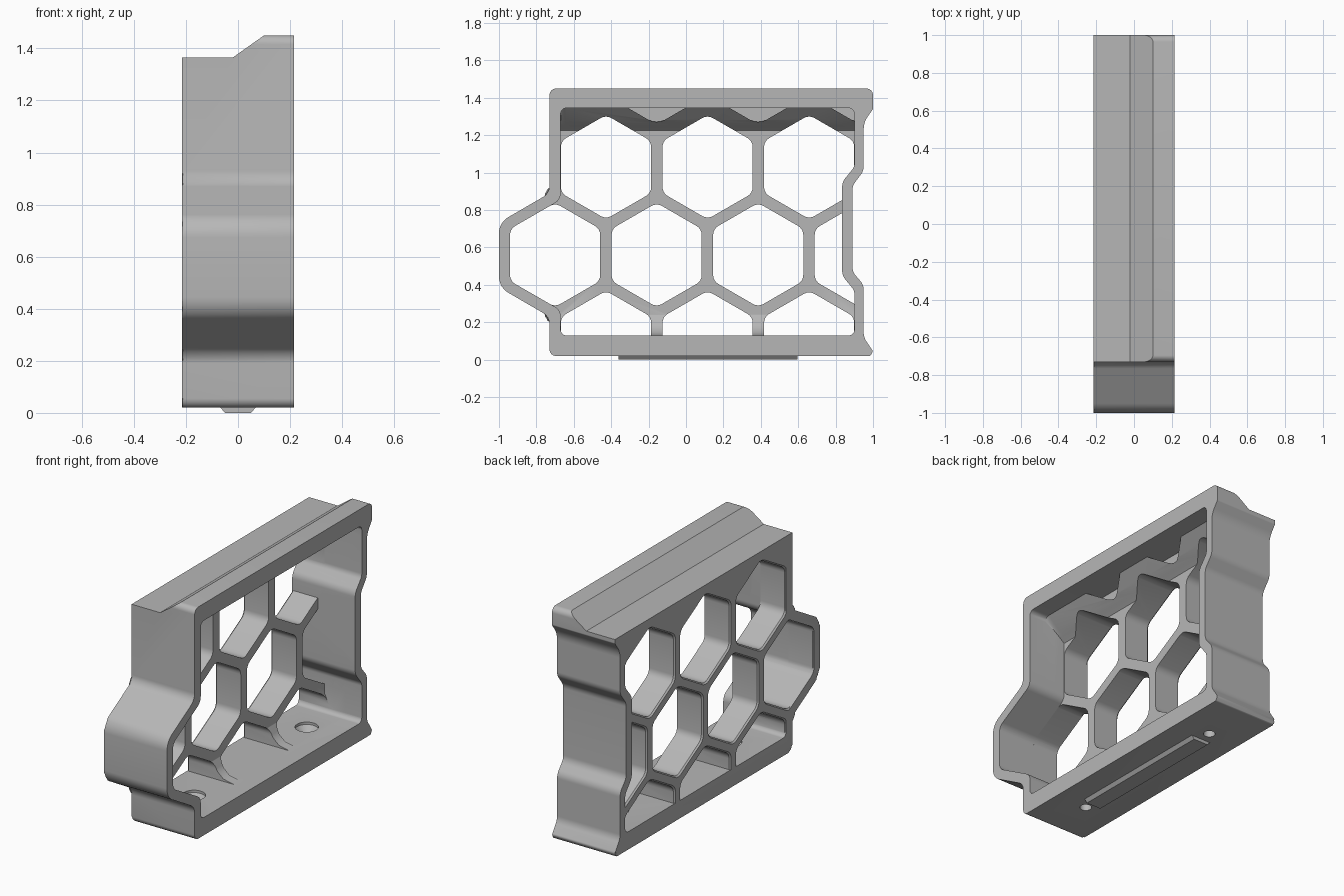
import bpy, bmesh, math
from mathutils import Vector

if "Cube" in bpy.data.objects:
    bpy.data.objects.remove(bpy.data.objects["Cube"])

GREY = bpy.data.materials.new("plain_grey")
GREY.diffuse_color = (0.47, 0.47, 0.47, 1)
GREY.use_nodes = True
GREY.node_tree.nodes["Principled BSDF"].inputs["Base Color"].default_value = GREY.diffuse_color


def rounded(corners, steps=6):
    """Fillet every (y, z, radius) corner of a closed outline."""
    out = []
    n = len(corners)
    for i, (y, z, r) in enumerate(corners):
        p = Vector((y, z))
        a = Vector(corners[i - 1][:2]) - p
        b = Vector(corners[(i + 1) % n][:2]) - p
        half = a.angle(b) / 2
        d = min(r / math.tan(half), 0.49 * a.length, 0.49 * b.length)
        r = d * math.tan(half)
        c = p + (a.normalized() + b.normalized()).normalized() * (r / math.sin(half))
        v0, v1 = p + a.normalized() * d - c, p + b.normalized() * d - c
        for k in range(steps + 1):
            t = k / steps
            out.append(c + (v0 * (1 - t) + v1 * t).normalized() * r)
    return out


def loft(bm, rings):
    """Closed solid through rings of matching 3D points."""
    vs = [[bm.verts.new(p) for p in ring] for ring in rings]
    n = len(vs[0])
    for a, b in zip(vs, vs[1:]):
        for i in range(n):
            bm.faces.new((a[i], a[(i + 1) % n], b[(i + 1) % n], b[i]))
    bm.faces.new(vs[0][::-1])
    bm.faces.new(vs[-1])
    return vs


def finish(bm, name):
    bmesh.ops.recalc_face_normals(bm, faces=bm.faces[:])
    me = bpy.data.meshes.new(name)
    bm.to_mesh(me)
    bm.free()
    ob = bpy.data.objects.new(name, me)
    bpy.context.collection.objects.link(ob)
    me.materials.append(GREY)
    return ob


def solid(name, rings):
    bm = bmesh.new()
    loft(bm, rings)
    return finish(bm, name)


def ring_x(pts, x, lo=-9, hi=9):
    return [(x, p[0], min(max(p[1], lo), hi)) for p in pts]


def boolean(ob, cutter, op='DIFFERENCE', keep=False):
    m = ob.modifiers.new("cut", 'BOOLEAN')
    m.operation, m.object, m.solver = op, cutter, 'EXACT'
    bpy.context.view_layer.objects.active = ob
    bpy.ops.object.modifier_apply(modifier=m.name)
    if not keep:
        bpy.data.objects.remove(cutter)


X0, X1 = -0.215, 0.215
PITCH, ROW, MID = 0.543, 0.47, 0.56

# outer frame: rounded outline with a front bulge and a rear notch
outer = rounded([
    (-0.73, 0.02, .035), (0.985, 0.02, .01), (1.0, 0.045, .015), (0.95, 0.12, .08),
    (0.95, 0.40, .07), (0.89, 0.47, .07), (0.89, 0.93, .07), (0.95, 1.01, .07),
    (0.95, 1.27, .12), (1.0, 1.34, .015), (1.0, 1.45, .035), (-0.73, 1.45, .035),
    (-0.73, 0.89, .07), (-1.0, 0.733, .10), (-1.0, 0.387, .10), (-0.73, 0.23, .07)])
bm = bmesh.new()
caps = loft(bm, [ring_x(outer, X0), ring_x(outer, X1)])
rim = [e for e in bm.edges if all(v in set(caps[0]) for v in e.verts)]
bmesh.ops.bevel(bm, geom=rim, offset=0.008, segments=2, affect='EDGES', profile=0.5)
frame = finish(bm, "honeycomb_frame")

# lower step and slope along the top
step = [(-0.4, 1.365), (-0.02, 1.365), (0.1, 1.45), (0.128, 1.47), (0.128, 1.7), (-0.4, 1.7)]
boolean(frame, solid("top_step", [[(x, y, z) for x, z in step] for y in (-1.2, 1.2)]))

# inner cavity, deep on one side, with sloped ceiling and filleted floor
inner = rounded([
    (-0.67, 0.13, .03), (0.90, 0.13, .03), (0.90, 0.37, .05), (0.835, 0.45, .07),
    (0.835, 0.95, .07), (0.90, 1.03, .05), (0.90, 1.345, .03), (-0.67, 1.345, .03),
    (-0.67, 0.855, .06), (-0.9415, 0.699, .06), (-0.9415, 0.421, .06), (-0.67, 0.265, .06)])
cavity = solid("cavity", [ring_x(inner, -0.04, .24, 1.225), ring_x(inner, -0.01, .18, 1.25),
                          ring_x(inner, 0.03, .145, 1.28), ring_x(inner, 0.10, .13, 1.345),
                          ring_x(inner, 0.4)])
boolean(frame, cavity)


def hexagon(y, z, apothem, r):
    R = apothem / math.cos(math.pi / 6)
    return rounded([(y + R * math.sin(k * math.pi / 3), z + R * math.cos(k * math.pi / 3), r)
                    for k in range(6)], 4)


def clip():
    return solid("clip", [ring_x(inner, -0.4), ring_x(inner, 0.4)])


# open honeycomb cells, slightly flared at the flush side
bm = bmesh.new()
for row, start, count in ((-1, -0.4275, 3), (0, -0.70, 4), (1, -0.4275, 3)):
    for i in range(count):
        y, z = start + i * PITCH, MID + row * ROW
        wide, cell = hexagon(y, z, 0.249, .06), hexagon(y, z, 0.241, .055)
        loft(bm, [ring_x(wide, -0.3), ring_x(wide, X0), ring_x(cell, X0 + 0.009), ring_x(cell, 0.3)])
cells = finish(bm, "cells")
boolean(cells, clip(), 'INTERSECT')
boolean(frame, cells)

# blind pockets under the top rail
bm = bmesh.new()
for i in range(1, 4):
    h = hexagon(-0.70 + i * PITCH, MID + 2 * ROW, 0.21, .09)
    loft(bm, [ring_x(h, -0.005), ring_x(h, 0.3)])
pockets = finish(bm, "pockets")
boolean(pockets, clip(), 'INTERSECT')
boolean(frame, pockets)

# countersunk screw holes through the floor
for y in (-0.43, 0.67):
    rings = [[(r * math.cos(a * math.pi / 16), y + r * math.sin(a * math.pi / 16), z)
              for a in range(32)]
             for r, z in ((.034, -0.1), (.034, 0.075), (.066, 0.115), (.066, 0.2))]
    boolean(frame, solid("screw_hole", rings))

# tapered locating rail on the underside
rail = solid("bottom_rail", [[(sx * w, y, z) for sx, y in
                              ((-1, -0.36), (1, -0.36), (1, 0.595), (-1, 0.595))]
                             for w, z in ((.05, 0.0), (.068, 0.021))])

# smooth fillets, sharp edges
for ob in (frame, rail):
    bpy.ops.object.select_all(action='DESELECT')
    ob.select_set(True)
    bpy.context.view_layer.objects.active = ob
    bpy.ops.object.shade_smooth_by_angle(angle=math.radians(30))
